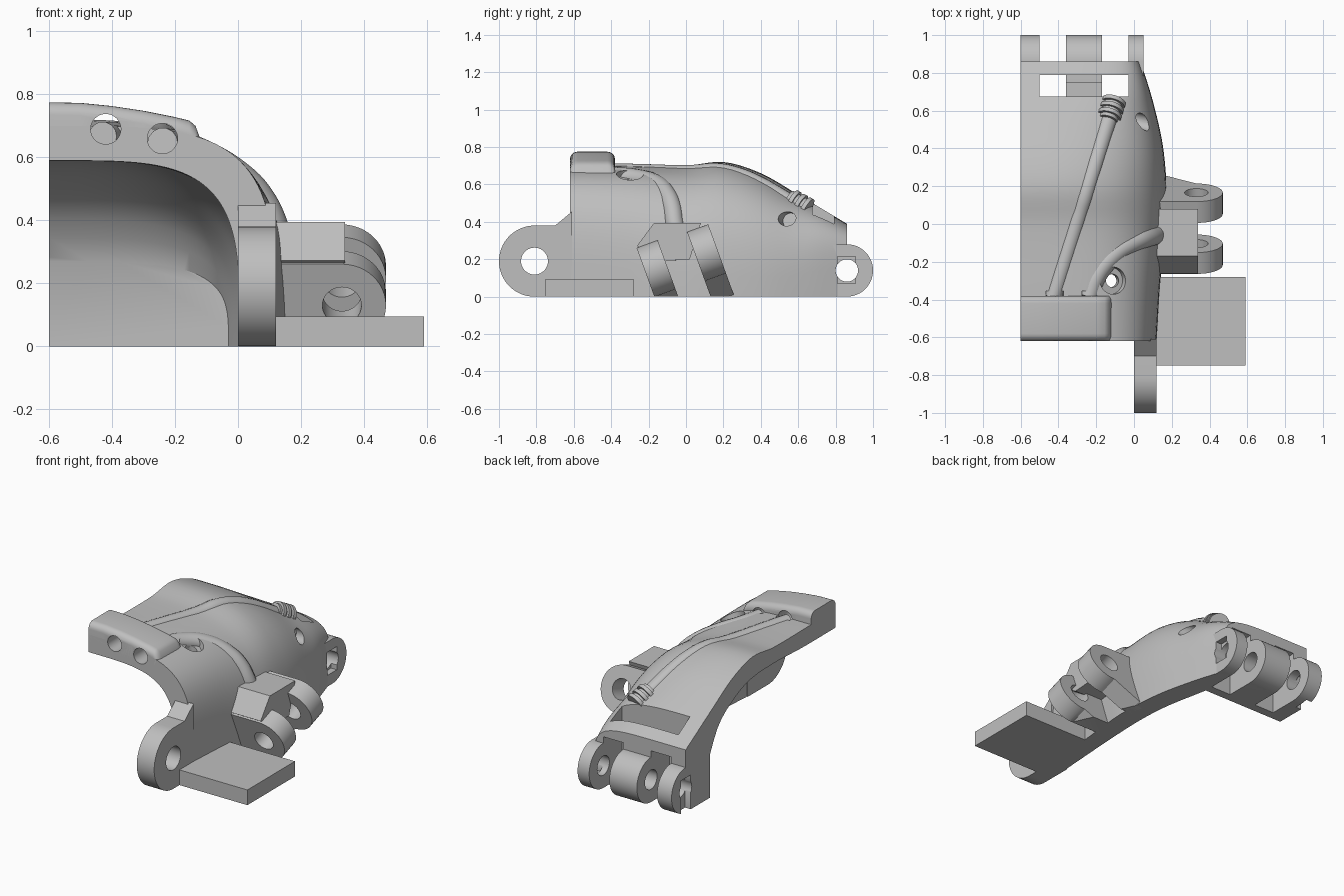
import bpy, bmesh, math
from mathutils import Matrix, Vector

if "Cube" in bpy.data.objects:
    bpy.data.objects.remove(bpy.data.objects["Cube"])

grey = bpy.data.materials.new("plain_grey")
grey.use_nodes = True
COLOUR = (0.52, 0.52, 0.52, 1)
grey.diffuse_color = COLOUR
grey.node_tree.nodes["Principled BSDF"].inputs["Base Color"].default_value = COLOUR


# ---- helpers ----
def activate(ob):
    bpy.ops.object.select_all(action='DESELECT')
    ob.select_set(True)
    bpy.context.view_layer.objects.active = ob


def add(name, bm):
    bmesh.ops.recalc_face_normals(bm, faces=bm.faces)
    me = bpy.data.meshes.new(name)
    bm.to_mesh(me)
    bm.free()
    me.materials.append(grey)
    ob = bpy.data.objects.new(name, me)
    bpy.context.collection.objects.link(ob)
    return ob


def prism(name, pts, axis, lo, hi):
    """Extrude a (y, z) outline along x, or an (x, z) outline along y."""
    bm = bmesh.new()
    place = (lambda p, d: (d, p[0], p[1])) if axis == 'x' else (lambda p, d: (p[0], d, p[1]))
    a = [bm.verts.new(place(p, lo)) for p in pts]
    b = [bm.verts.new(place(p, hi)) for p in pts]
    bm.faces.new(a)
    bm.faces.new(b)
    for i in range(len(pts)):
        j = (i + 1) % len(pts)
        bm.faces.new((a[i], a[j], b[j], b[i]))
    return add(name, bm)


def box(name, x0, x1, y0, y1, z0, z1):
    return prism(name, [(y0, z0), (y1, z0), (y1, z1), (y0, z1)], 'x', x0, x1)


def rod(name, centre, direction, r, length):
    bm = bmesh.new()
    turn = Vector((0, 0, 1)).rotation_difference(Vector(direction)).to_matrix().to_4x4()
    bmesh.ops.create_cone(bm, cap_ends=True, segments=40, radius1=r, radius2=r, depth=length,
                          matrix=Matrix.Translation(centre) @ turn)
    return add(name, bm)


def cut(targets, cutter):
    for ob in targets:
        mod = ob.modifiers.new("cut", 'BOOLEAN')
        mod.operation, mod.solver, mod.object = 'DIFFERENCE', 'EXACT', cutter
        activate(ob)
        bpy.ops.object.modifier_apply(modifier=mod.name)
    bpy.data.objects.remove(cutter)


def arc(cx, cy, r, a0, a1, n=24):
    return [(cx + r * math.cos(math.radians(a0 + (a1 - a0) * i / n)),
             cy + r * math.sin(math.radians(a0 + (a1 - a0) * i / n))) for i in range(n + 1)]


def smooth(table, t):
    """Smooth curve through (position, value) pairs."""
    def slope(i):
        a, b = table[max(i - 1, 0)], table[min(i + 1, len(table) - 1)]
        return (b[1] - a[1]) / (b[0] - a[0])
    i = 0
    while i < len(table) - 2 and t > table[i + 1][0]:
        i += 1
    (t0, v0), (t1, v1) = table[i], table[i + 1]
    h = t1 - t0
    s = (t - t0) / h
    return (v0 * (2 * s**3 - 3 * s**2 + 1) + v1 * (3 * s**2 - 2 * s**3)
            + h * slope(i) * (s**3 - 2 * s**2 + s) + h * slope(i + 1) * (s**3 - s**2))


EDGE = -0.6
boxiness = [(-.7, 4.1), (-.3, 3.7), (0, 3.2), (.3, 3.1), (.6, 3.7), (.86, 6.5)]


def loft(name, height, width, tail):
    """Arched body: a rounded quarter section swept along y."""
    bm, rings, n = bmesh.new(), [], 36
    y0, y1 = height[0][0], height[-1][0]
    for k in range(n + 1):
        y = y0 + (y1 - y0) * k / n
        h, w, p = smooth(height, y), smooth(width, y), 2 / smooth(boxiness, y)
        pts = [(EDGE + (w - EDGE) * max(math.cos(t), 0) ** p, h * math.sin(t) ** p)
               for t in [math.pi / 2 * i / 28 for i in range(29)]] + tail(w, h)
        rings.append([bm.verts.new((x, y, z)) for x, z in pts])
    for a, b in zip(rings, rings[1:]):
        for i in range(len(a)):
            j = (i + 1) % len(a)
            bm.faces.new((a[i], a[j], b[j], b[i]))
    bm.faces.new(rings[0])
    bm.faces.new(rings[-1])
    return add(name, bm)


# ---- arched shell with a hollow underside ----
top = [(-.62, .70), (-.38, .70), (0, .70), (.2, .72), (.4, .66), (.6, .545), (.86, .39)]
side = [(-.62, .12), (-.3, .14), (-.1, .16), (.1, .175), (.4, .155), (.65, .1), (.86, .035)]
shell = loft("shell", top, side, lambda w, h: [(EDGE, 0)])
hollow = loft("hollow", [(-.7, .59), (-.3, .59), (0, .6), (.25, .58), (.45, .49), (.55, .4), (.62, .27)],
              [(-.7, 0), (0, .04), (.3, .03), (.62, -.03)],
              lambda w, h: [(-.7, h), (-.7, -.1), (w, -.1)])
cut([shell], hollow)


def surface(x, y):
    u, p = max(0, (x - EDGE) / (smooth(side, y) - EDGE)), smooth(boxiness, y)
    return smooth(top, y) * max(0, 1 - u ** p) ** (1 / p)


# ---- raised bar across the front, rounded in side section and trimmed to a sloping top ----
corner = .04
bar = prism("front_bar", [(-.62, .56)] + arc(-.62 + corner, .79 - corner, corner, 180, 90, 6)
            + arc(-.38 - corner, .79 - corner, corner, 90, 0, 6) + [(-.38, .56)], 'x', EDGE, -.1)
crown = [(-.6, .775), (-.5, .773), (-.4, .763), (-.3, .748), (-.2, .728),
         (-.155, .717), (-.135, .7), (-.12, .66), (-.1, .6)]
for v in bar.data.vertices:                       # drape the ends over the crown line
    v.co.z -= .015
slices = bmesh.new()
slices.from_mesh(bar.data)
for x, z in crown[1:-1]:
    bmesh.ops.bisect_plane(slices, geom=slices.verts[:] + slices.edges[:] + slices.faces[:],
                           plane_co=(x, 0, 0), plane_no=(1, 0, 0))
for v in slices.verts:
    level = min(crown, key=lambda c: abs(c[0] - v.co.x))[1]
    if v.co.z > .6:
        v.co.z += level - .775
    else:
        v.co.z = min(.62, level) - .005
slices.to_mesh(bar.data)
slices.free()
for x, z in ((-.42, .69), (-.24, .66)):
    cut([bar, shell], rod("bore", (x, -.5, z), (0, 1, 0), .048, .29))

# ---- front wrist lug ----
ring = prism("front_lug", arc(-.81, .19, .19, 90, 270, 32) + [(-.61, 0), (-.61, .455), (-.7, .38)], 'x', 0, .12)
cut([ring], rod("bore", (.06, -.81, .19), (1, 0, 0), .072, .4))

# ---- side plate ----
box("side_plate", .1, .59, -.75, -.28, 0, .095)

# ---- rear hinge: clearances, windows, pocket, knuckles, pin hole and end recesses ----
for x0, x1 in ((-.5, -.36), (-.17, -.03)):
    cut([shell], rod("clearance", ((x0 + x1) / 2, .86, .14), (1, 0, 0), .18, x1 - x0))
    cut([shell], box("window", x0, x1, .675, .79, -.05, .7))
cut([shell], box("pocket", -.4, -.1, .675, .79, .27, .7))
knuckles = [prism("rear_knuckle", arc(.86, .14, .14, 90, -90) + [(.75, 0), (.75, .28)], 'x', x0, x1)
            for x0, x1 in ((-.6, -.5), (-.36, -.17), (-.03, .05))]
cut(knuckles + [shell], rod("pin_hole", (-.25, .86, .14), (1, 0, 0), .06, 1))
cut([knuckles[2], shell], box("recess", .01, .1, .81, .905, .07, .215))
cut([knuckles[0], shell], box("recess", -.7, -.56, .81, .905, -.05, .215))

# ---- tilted side hinge, trimmed at the ground ----
tilt = Matrix.Rotation(math.radians(20), 4, 'X')
for name, y, z in (("side_hinge_front", -.16, .15), ("side_hinge_rear", .11, .235)):
    lug = prism(name, arc(0, 0, .14, 90, -90) + [(-.16, -.26), (-.22, -.26), (-.22, .14)], 'y', -.06, .06)
    cut([lug], rod("bore", (0, 0, 0), (0, 1, 0), .062, .3))
    lug.data.transform(Matrix.Translation((.33, y, z)) @ tilt)
    cut([lug], box("ground_trim", 0, .6, -.5, .5, -.3, 0))
prism("hinge_bridge", [(-.262, .272), (-.17, .395), (.08, .395), (.02, .2), (-.13, .19)], 'x', .1, .34)


# ---- cable channels, mostly sunk into the shell ----
def tube(name, pts, r):
    cu = bpy.data.curves.new(name, 'CURVE')
    cu.dimensions, cu.bevel_depth, cu.bevel_resolution, cu.use_fill_caps = '3D', r, 5, True
    cu.resolution_u = 8
    sp = cu.splines.new('BEZIER')
    sp.bezier_points.add(len(pts) - 1)
    for bp, p in zip(sp.bezier_points, pts):
        bp.co = p
        bp.handle_left_type = bp.handle_right_type = 'AUTO'
    cu.materials.append(grey)
    ob = bpy.data.objects.new(name, cu)
    bpy.context.collection.objects.link(ob)
    activate(ob)
    bpy.ops.object.convert(target='MESH')


start, end = Vector((-.43, -.39)), Vector((-.12, .6))
line = [start.lerp(end, i / 9) for i in range(10)]
tube("long_channel", [(p.x, p.y, surface(p.x, p.y) - .033) for p in line], .047)
bend = [(-.24, -.39), (-.2, -.28), (-.1, -.16), (0, -.1), (.06, -.075)]
tube("curved_channel", [(x, y, surface(x, y) - .045) for x, y in bend]
     + [(.108, -.06, .38), (.125, -.04, .3), (.13, -.02, .2)], .052)

# ---- ribbed end of the long channel ----
axis = Vector((.28, .9, -.5)).normalized()
tip = Vector((-.13, .575, surface(-.13, .575) - .015))
for i in range(3):
    rod("channel_rib", tip + axis * .04 * i, axis, .064, .022)
rod("channel_end", tip + axis * .03, axis, .05, .12)

# ---- openings in the shell skin ----
up = Vector((.4, 0, .9)).normalized()
spot = Vector((-.11, -.3, surface(-.11, -.3)))
cut([shell], rod("socket", spot + up * .03, up, .072, .14))
cut([shell], rod("bore", spot, (.12, 0, 1), .035, .6))
cut([shell], rod("slot", (.05, .54, surface(.05, .54)), (1, -.25, .15), .042, .16))

# ---- smooth curved faces, keep crisp edges ----
bpy.ops.object.select_all(action='DESELECT')
for ob in bpy.context.scene.objects:
    if ob.type == 'MESH' and grey.name in ob.data.materials:
        ob.select_set(True)
        bpy.context.view_layer.objects.active = ob
bpy.ops.object.shade_smooth_by_angle(angle=math.radians(32))
